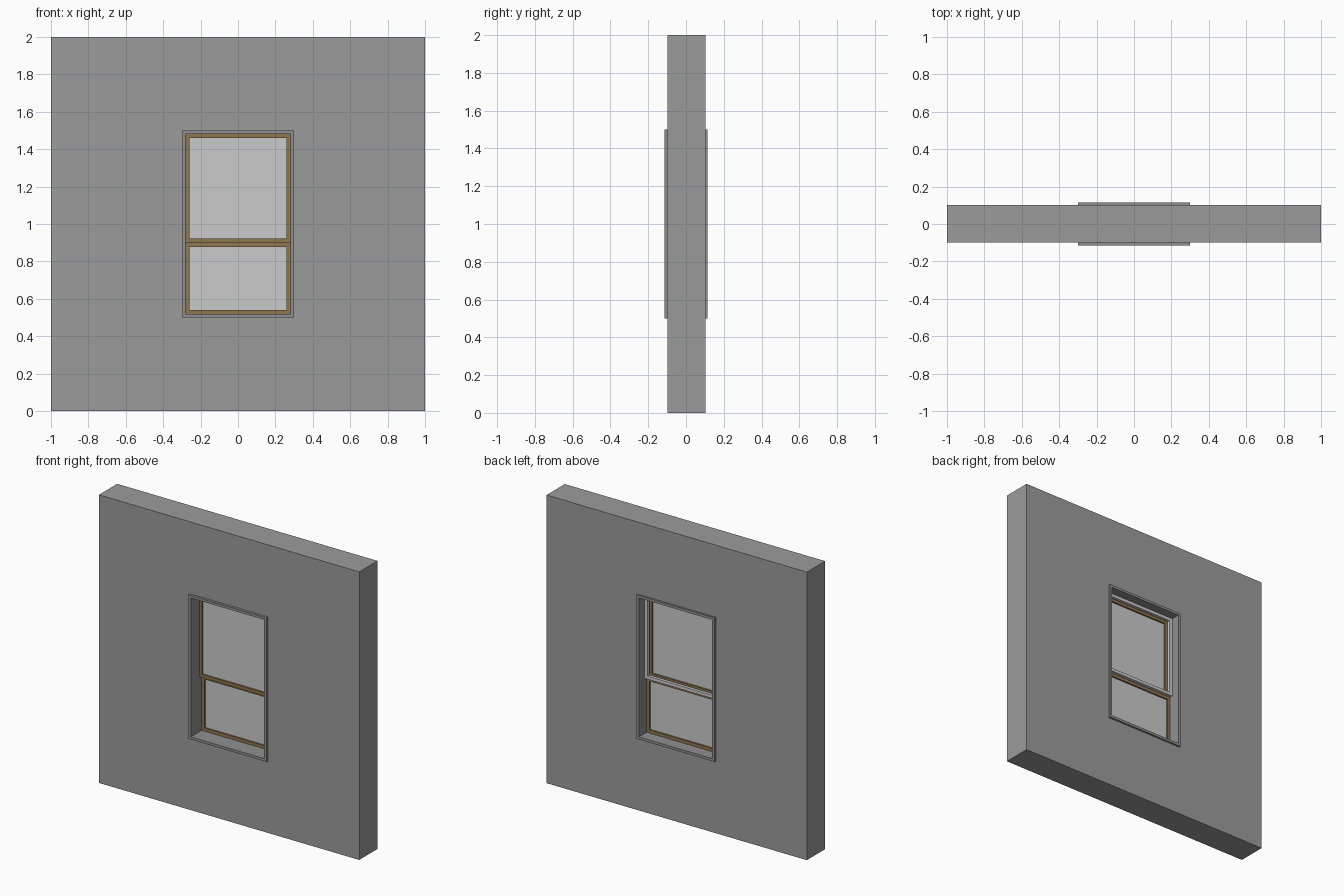
import bpy, bmesh

if "Cube" in bpy.data.objects:
    bpy.data.objects.remove(bpy.data.objects["Cube"])


def material(name, rgb):
    m = bpy.data.materials.new(name)
    m.diffuse_color = (*rgb, 1)
    m.use_nodes = True
    m.node_tree.nodes["Principled BSDF"].inputs["Base Color"].default_value = m.diffuse_color
    return m


wall_grey = material("wall_grey", (0.33, 0.33, 0.33))
frame_grey = material("frame_grey", (0.28, 0.28, 0.28))
brown = material("brown", (0.28, 0.18, 0.08))
white = material("white", (0.85, 0.85, 0.85))
glass = material("glass", (0.8, 0.8, 0.8))


def finish(bm, name, mat):
    bmesh.ops.recalc_face_normals(bm, faces=bm.faces)
    mesh = bpy.data.meshes.new(name)
    bm.to_mesh(mesh)
    bm.free()
    mesh.materials.append(mat)
    obj = bpy.data.objects.new(name, mesh)
    bpy.context.collection.objects.link(obj)
    return obj


def ring(name, outer, inner, y0, y1, mat):
    """Rectangular frame; outer and inner are (half width, z bottom, z top)."""
    bm = bmesh.new()
    loops = []
    for w, a, b in (outer, inner):
        for y in (y0, y1):
            loops.append([bm.verts.new(p) for p in
                          ((-w, y, a), (w, y, a), (w, y, b), (-w, y, b))])
    of, ob, nf, nb = loops
    for p, q in ((of, nf), (nf, nb), (nb, ob), (ob, of)):
        for i in range(4):
            j = (i + 1) % 4
            bm.faces.new((p[i], p[j], q[j], q[i]))
    return finish(bm, name, mat)


def pane(name, w, a, b, y0, y1, mat):
    bm = bmesh.new()
    bmesh.ops.create_cube(bm, size=1)
    for v in bm.verts:
        v.co.x *= 2 * w
        v.co.y = y0 if v.co.y < 0 else y1
        v.co.z = a if v.co.z < 0 else b
    return finish(bm, name, mat)


def sash(name, z0, z1, y0, y1, mat, t=0.022, glazed=True):
    w = 0.282
    ring(name, (w, z0, z1), (w - t, z0 + t, z1 - t), y0, y1, mat)
    if glazed:
        mid = (y0 + y1) / 2
        pane(name + "_glass", w - t, z0 + t, z1 - t, mid - 0.002, mid + 0.002, glass)


# wall with the window opening
OPENING = (0.3, 0.5, 1.5)
ring("wall", (1, 0, 2), OPENING, -0.098, 0.102, wall_grey)

# window casing, slightly proud of both wall faces
ring("window_casing", OPENING, (0.282, 0.518, 1.482), -0.115, 0.115, frame_grey)

# three tracks: front upper sash, lower sash behind it, raised screen frame at the back
sash("upper_sash", 0.9, 1.482, -0.022, 0.004, brown)
sash("lower_sash", 0.518, 0.9, 0.004, 0.03, brown)
sash("screen_frame", 0.9, 1.482, 0.03, 0.052, white, glazed=False)
